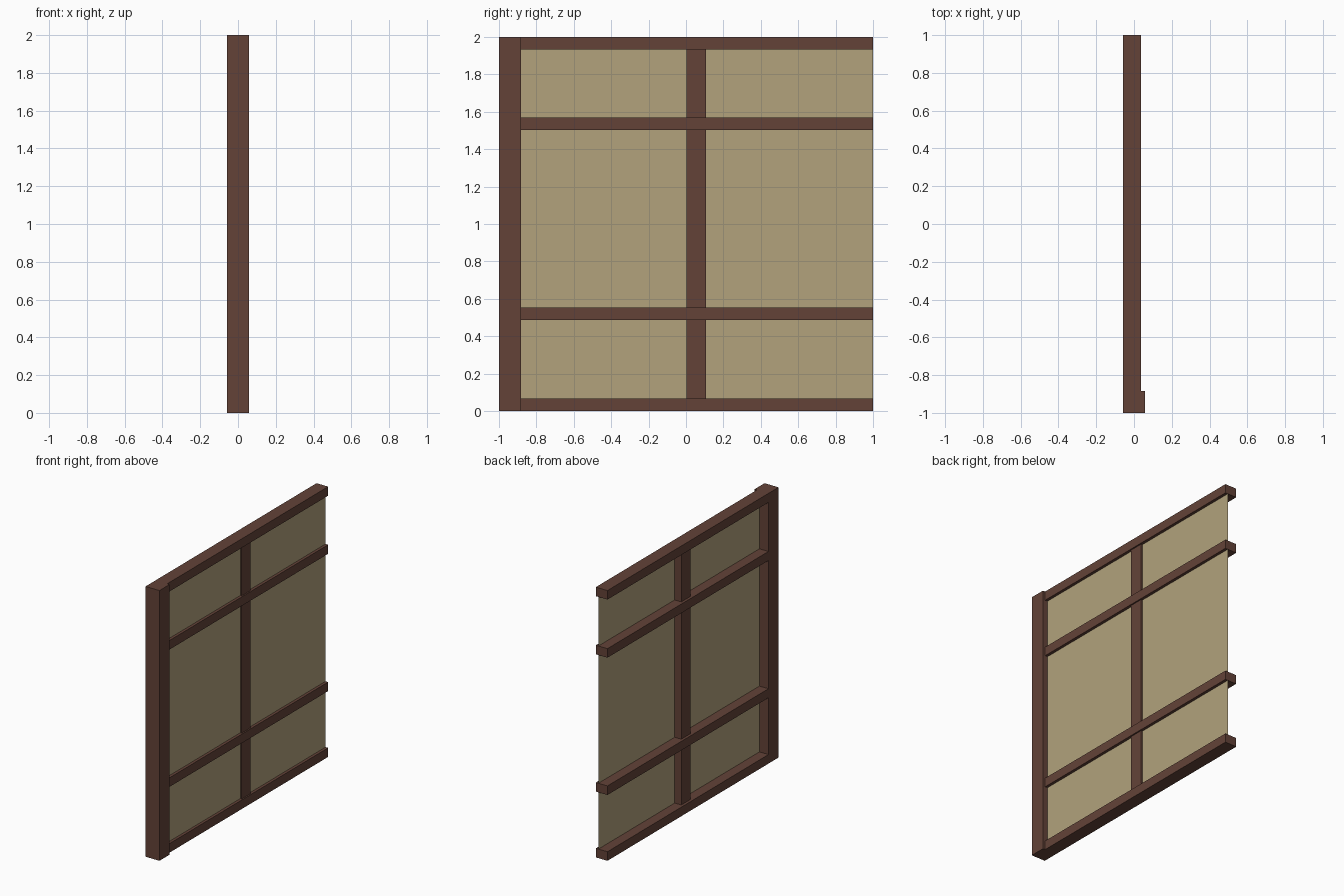
import bpy

if "Cube" in bpy.data.objects:
    bpy.data.objects.remove(bpy.data.objects["Cube"])


def material(name, rgb):
    m = bpy.data.materials.new(name)
    m.diffuse_color = (*rgb, 1.0)
    m.use_nodes = True
    m.node_tree.nodes["Principled BSDF"].inputs["Base Color"].default_value = m.diffuse_color
    return m


WOOD = material("dark_brown_wood", (0.125, 0.055, 0.039))
PLASTER = material("tan_plaster", (0.445, 0.361, 0.202))


def mesh_object(name, verts, faces, mat):
    me = bpy.data.meshes.new(name)
    me.from_pydata(verts, [], faces)
    me.materials.append(mat)
    ob = bpy.data.objects.new(name, me)
    bpy.context.collection.objects.link(ob)
    return ob


def beam(name, xs, ys, zs):
    verts = [(x, y, z) for x in xs for y in ys for z in zs]
    faces = [(0, 1, 3, 2), (4, 6, 7, 5), (0, 4, 5, 1),
             (2, 3, 7, 6), (0, 2, 6, 4), (1, 5, 7, 3)]
    return mesh_object(name, verts, faces, WOOD)


POST_END = -0.883
RAIL_H = 0.067

# Full-height corner post
beam("corner_post", (-0.057, 0.057), (-1, POST_END), (0, 2))

# Horizontal rails running from the post to the open end
rail_bottoms = (0.0, 0.487, 1.503, 2 - RAIL_H)
for i, z in enumerate(rail_bottoms):
    beam(f"rail_{i + 1}", (-0.057, 0.038), (POST_END, 1), (z, z + RAIL_H))

# Vertical stud segments between neighbouring rails
for i in range(3):
    beam(f"stud_{i + 1}", (-0.037, 0.028), (0.003, 0.108),
         (rail_bottoms[i] + RAIL_H, rail_bottoms[i + 1]))

# Thin infill sheet behind the timber frame
px = 0.017
mesh_object("infill_panel",
            [(px, -0.89, 0.03), (px, 1, 0.03), (px, 1, 1.97), (px, -0.89, 1.97)],
            [(0, 1, 2, 3)], PLASTER)
